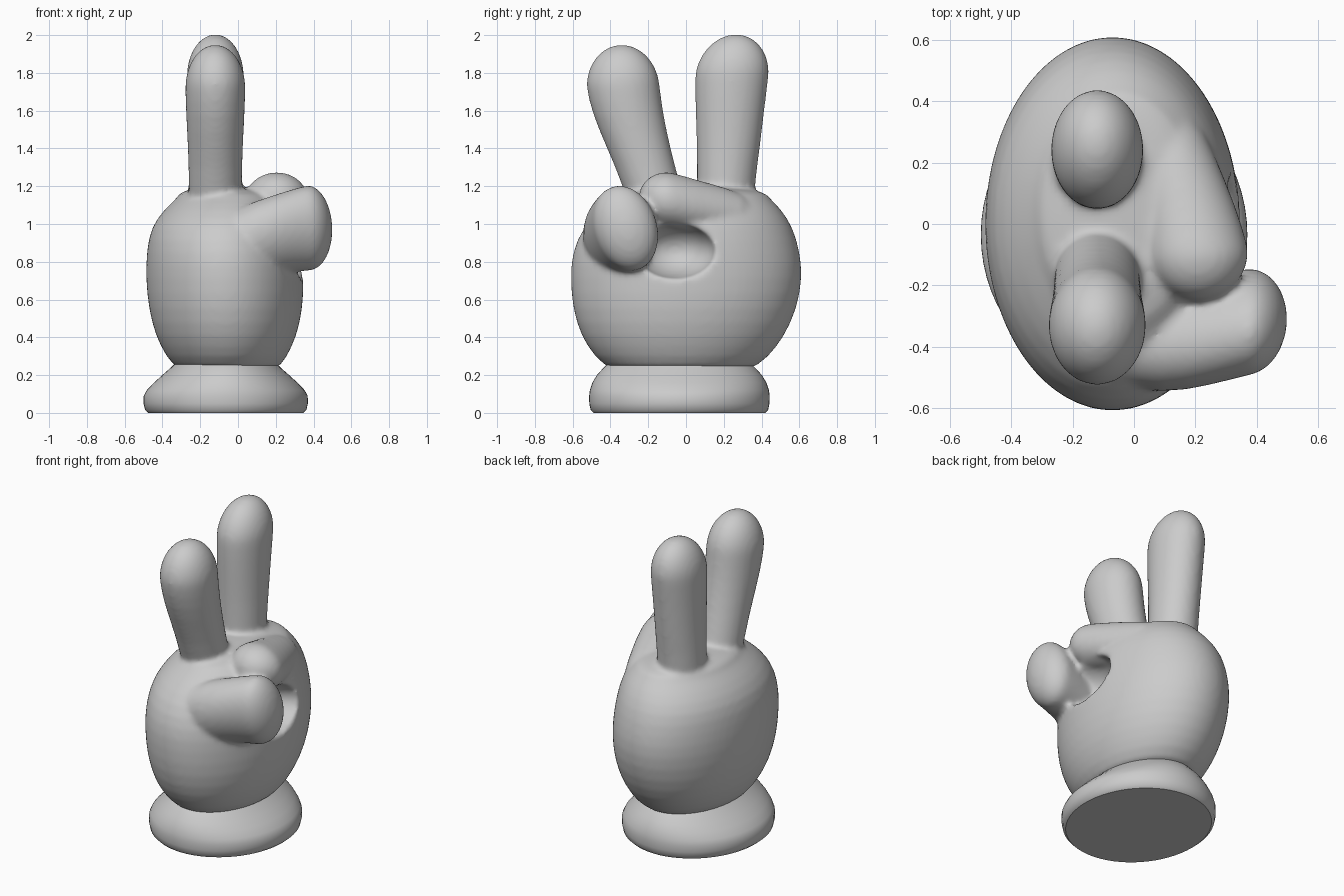
import bpy, bmesh, math
from mathutils import Vector

if "Cube" in bpy.data.objects:
    bpy.data.objects.remove(bpy.data.objects["Cube"])

X, Y, Z = Vector((1, 0, 0)), Vector((0, 1, 0)), Vector((0, 0, 1))


def loft(name, rings, u, v, tip=None, segs=40, subdiv=True):
    """Skin elliptical rings (centre, radius_u, radius_v); optional domed end at tip."""
    rings = [(Vector(c), a, b) for c, a, b in rings]
    if tip:
        c, a, b = rings[-1]
        for i in range(1, 9):
            t = math.pi / 2 * i / 8.4
            rings.append((c.lerp(Vector(tip), math.sin(t)), a * math.cos(t), b * math.cos(t)))
    bm = bmesh.new()
    loops = []
    for c, a, b in rings:
        loops.append([bm.verts.new(c + u * a * math.cos(k * math.tau / segs)
                                   + v * b * math.sin(k * math.tau / segs)) for k in range(segs)])
    for l0, l1 in zip(loops, loops[1:]):
        for k in range(segs):
            n = (k + 1) % segs
            bm.faces.new((l0[k], l0[n], l1[n], l1[k]))
    bm.faces.new(loops[0][::-1])
    bm.faces.new(loops[-1])
    bmesh.ops.recalc_face_normals(bm, faces=bm.faces)
    return add_object(name, bm, subdiv)


def add_object(name, bm, subdiv=False):
    me = bpy.data.meshes.new(name)
    bm.to_mesh(me)
    bm.free()
    ob = bpy.data.objects.new(name, me)
    bpy.context.collection.objects.link(ob)
    if subdiv:
        ob.modifiers.new("round", 'SUBSURF').levels = 1
    return ob


def box_ring(z, x0, x1, y0, y1):
    """Horizontal ring given by its extents."""
    return (((x0 + x1) / 2, (y0 + y1) / 2, z), (x1 - x0) / 2, (y1 - y0) / 2)


# Palm
palm = loft("hand", [box_ring(*r) for r in (
    (.20, -.31, .20, -.39, .33), (.30, -.38, .26, -.485, .44), (.40, -.435, .31, -.555, .52),
    (.55, -.475, .345, -.603, .59), (.72, -.49, .35, -.615, .62), (.85, -.485, .34, -.605, .605),
    (.98, -.465, .32, -.55, .57), (1.08, -.39, .28, -.45, .505), (1.14, -.32, .22, -.35, .44))],
    X, Y, tip=(-.07, .06, 1.2))

# Hollow under the curled finger
bm = bmesh.new()
bmesh.ops.create_uvsphere(bm, u_segments=32, v_segments=20, radius=1)
bmesh.ops.scale(bm, vec=(.24, .22, .15), verts=bm.verts)
bmesh.ops.translate(bm, vec=(.37, -.06, .86), verts=bm.verts)
hollow = add_object("palm_hollow_cutter", bm)

# Two raised fingers
rear_finger = loft("rear_finger", [((-.12, y, z), a, b) for z, y, a, b in (
    (1.0, .21, .14, .15), (1.2, .21, .142, .152), (1.4, .225, .142, .167),
    (1.6, .232, .147, .182), (1.78, .242, .152, .196))], X, Y, tip=(-.12, .265, 2.005))
front_finger = loft("front_finger", [((-.12, y, z), a, b) for z, y, a, b in (
    (1.0, -.13, .14, .15), (1.2, -.18, .14, .152), (1.4, -.25, .145, .168),
    (1.58, -.308, .155, .188), (1.72, -.333, .16, .195))], X, Y, tip=(-.12, -.34, 1.95))

# Thumb reaching across the palm side
thumb = loft("thumb", [((x, y, z), a, b) for x, y, z, a, b in (
    (-.12, -.36, .84, .16, .20), (.1, -.375, .91, .18, .215),
    (.25, -.345, .958, .178, .215), (.37, -.32, .98, .172, .228))],
    Y, Vector((0, -.14, 1)), tip=(.5, -.31, .97))

# Curled finger
curled = loft("curled_finger", [((x, y, z), a, b) for x, y, z, a, b in (
    (.10, .38, 1.02, .10, .11), (.13, .22, 1.06, .135, .13),
    (.18, .05, 1.095, .157, .14), (.205, -.08, 1.125, .17, .15))],
    X, Z, tip=(.21, -.25, 1.14))

# Fuse the hand and blend the joints
helpers = [hollow, rear_finger, front_finger, thumb, curled]
for ob in helpers:
    mod = palm.modifiers.new(ob.name, 'BOOLEAN')
    mod.object = ob
    mod.operation = 'DIFFERENCE' if ob is hollow else 'UNION'
    mod.solver = 'EXACT'
remesh = palm.modifiers.new("fuse", 'REMESH')
remesh.mode = 'VOXEL'
remesh.voxel_size = .015
blend = palm.modifiers.new("blend", 'SMOOTH')
blend.factor = .5
blend.iterations = 8
bpy.context.view_layer.update()
fused = bpy.data.meshes.new_from_object(palm.evaluated_get(bpy.context.evaluated_depsgraph_get()))
palm.modifiers.clear()
palm.data = fused
for ob in helpers:
    bpy.data.objects.remove(ob)
for p in fused.polygons:
    p.use_smooth = True

# Flared cuff
cuff = loft("cuff", [((-.065, -.035, z), a, b) for z, a, b in (
    (0, .41, .455), (.015, .427, .47), (.05, .435, .477), (.09, .434, .478), (.12, .418, .474),
    (.16, .38, .461), (.20, .336, .437), (.235, .296, .405), (.255, .275, .385), (.28, .25, .35))],
    X, Y, segs=64, subdiv=False)
bpy.ops.object.select_all(action='DESELECT')
cuff.select_set(True)
bpy.context.view_layer.objects.active = cuff
bpy.ops.object.shade_smooth_by_angle(angle=math.radians(40))
